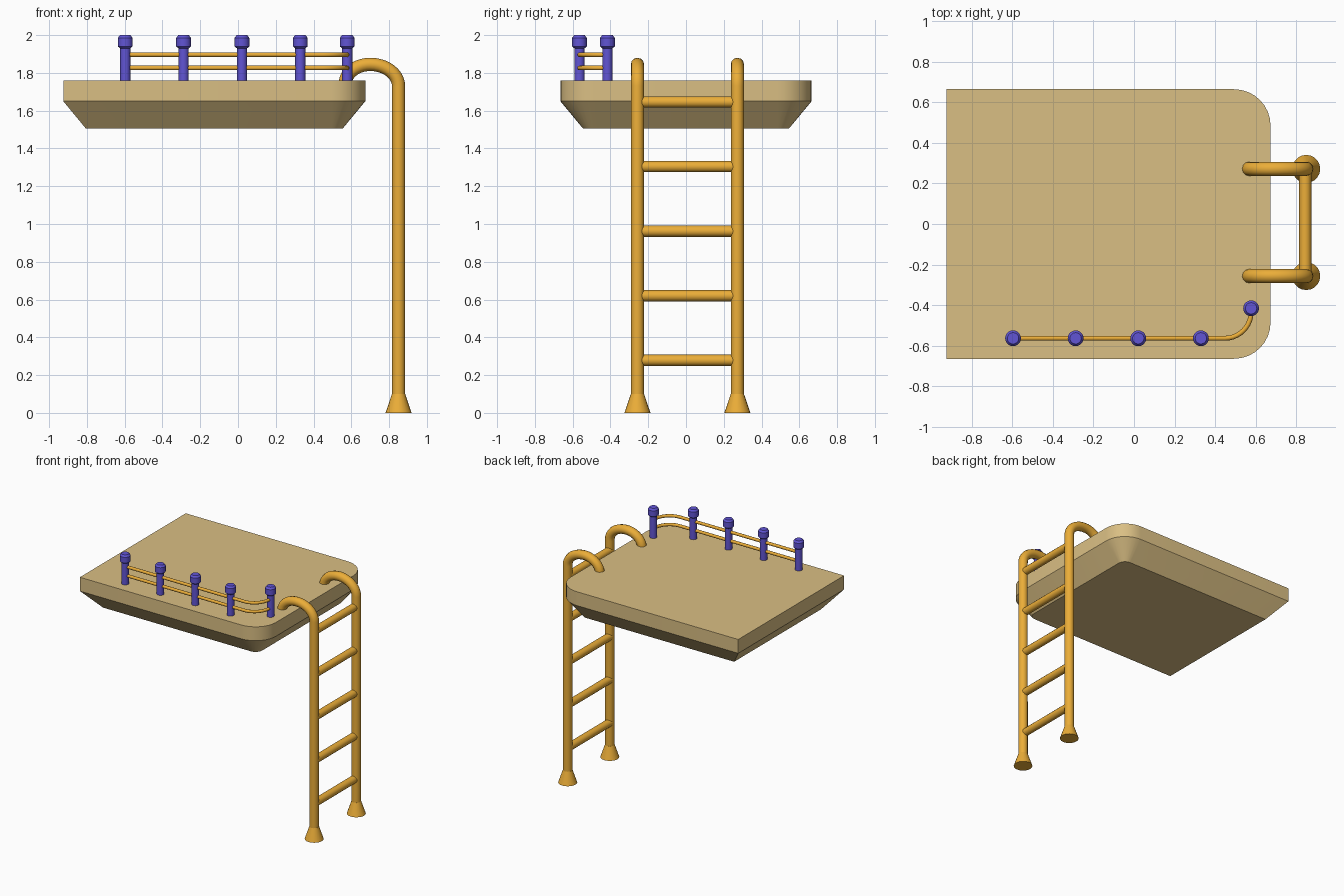
import bpy, bmesh
from math import sin, cos, pi, radians

if "Cube" in bpy.data.objects:
    bpy.data.objects.remove(bpy.data.objects["Cube"])


def material(name, color):
    m = bpy.data.materials.new(name)
    m.diffuse_color = (*color, 1)
    m.use_nodes = True
    m.node_tree.nodes["Principled BSDF"].inputs["Base Color"].default_value = m.diffuse_color
    return m


TAN = material("tan", (0.70, 0.52, 0.23))
YELLOW = material("yellow", (0.83, 0.42, 0.04))
PURPLE = material("purple", (0.12, 0.09, 0.66))


def finish(obj, mat, angle=35):
    obj.data.materials.clear()
    obj.data.materials.append(mat)
    bpy.ops.object.select_all(action='DESELECT')
    obj.select_set(True)
    bpy.context.view_layer.objects.active = obj
    bpy.ops.object.shade_smooth_by_angle(angle=radians(angle))
    return obj


def loft(name, rings, mat, angle=35):
    """Skin a stack of equal-length point rings and cap both ends."""
    bm = bmesh.new()
    loops = [[bm.verts.new(p) for p in ring] for ring in rings]
    n = len(loops[0])
    for a, b in zip(loops, loops[1:]):
        for i in range(n):
            j = (i + 1) % n
            bm.faces.new((a[i], a[j], b[j], b[i]))
    bm.faces.new(loops[0][::-1])
    bm.faces.new(loops[-1])
    bmesh.ops.recalc_face_normals(bm, faces=bm.faces)
    mesh = bpy.data.meshes.new(name)
    bm.to_mesh(mesh)
    bm.free()
    obj = bpy.data.objects.new(name, mesh)
    bpy.context.collection.objects.link(obj)
    return finish(obj, mat, angle)


def turned(name, x, y, profile, mat, sides=20):
    """Turned part from (radius, z) pairs."""
    rings = [[(x + r * cos(2 * pi * i / sides), y + r * sin(2 * pi * i / sides), z)
              for i in range(sides)] for r, z in profile]
    return loft(name, rings, mat)


def tube(name, points, radius, mat):
    """Round tube swept along a path."""
    cu = bpy.data.curves.new(name, 'CURVE')
    cu.dimensions = '3D'
    cu.bevel_depth = radius
    cu.bevel_resolution = 4
    cu.use_fill_caps = True
    sp = cu.splines.new('POLY')
    sp.points.add(len(points) - 1)
    for p, co in zip(sp.points, points):
        p.co = (*co, 1)
    obj = bpy.data.objects.new(name, cu)
    bpy.context.collection.objects.link(obj)
    bpy.ops.object.select_all(action='DESELECT')
    obj.select_set(True)
    bpy.context.view_layer.objects.active = obj
    bpy.ops.object.convert(target='MESH')
    return finish(bpy.context.object, mat, 50)


def arc(cx, cy, rx, ry, a0, a1, n=10):
    return [(cx + rx * cos(radians(a0 + (a1 - a0) * i / n)),
             cy + ry * sin(radians(a0 + (a1 - a0) * i / n))) for i in range(n + 1)]


# Deck: square back corners, rounded corners at the ladder end, tapered underside
def deck_outline(inset, z):
    x0, x1, y, r = -0.925 + inset, 0.674 - inset, 0.665 - inset, 0.18 - inset
    pts = [(x0, y), (x0, -y)]
    pts += arc(x1 - r, -y + r, r, r, -90, 0, 8)
    pts += arc(x1 - r, y - r, r, r, 0, 90, 8)
    return [(px, py, z) for px, py in pts]


loft("deck", [deck_outline(0.12, 1.505), deck_outline(0, 1.65), deck_outline(0, 1.76)], TAN)

# Ladder rails with hooked tops and flared feet
RAIL_X, RAIL_Y = 0.85, (-0.257, 0.272)
hook = [(RAIL_X, 0.05)] + arc(0.70, 1.73, 0.15, 0.115, 0, 90) \
    + arc(0.70, 1.74, 0.133, 0.105, 90, 180)[1:] + [(0.567, 1.72)]
for side, y in zip(("front", "back"), RAIL_Y):
    tube(f"ladder_rail_{side}", [(x, y, z) for x, z in hook], 0.035, YELLOW)
    turned(f"rail_foot_{side}", RAIL_X, y, [(0.069, 0), (0.035, 0.10)], YELLOW)

# Rungs
for i in range(5):
    z = 0.278 + i * 0.342
    tube(f"rung_{i + 1}", [(0.845, y, z) for y in RAIL_Y], 0.03, YELLOW)

# Railing posts with wider caps
posts = [(-0.597 + 0.309 * i, -0.564) for i in range(4)] + [(0.578, -0.416)]
for i, (x, y) in enumerate(posts):
    turned(f"railing_post_{i + 1}", x, y,
           [(0.027, 1.75), (0.027, 1.93), (0.039, 1.94), (0.039, 1.985), (0.028, 2.0)], PURPLE)

# Two thin railing bars curving round to the last post
path = [(-0.597, -0.564)] + arc(0.448, -0.434, 0.13, 0.13, -90, 0) + [(0.578, -0.416)]
for name, z in (("lower", 1.826), ("upper", 1.896)):
    tube(f"railing_bar_{name}", [(x, y, z) for x, y in path], 0.012, YELLOW)
